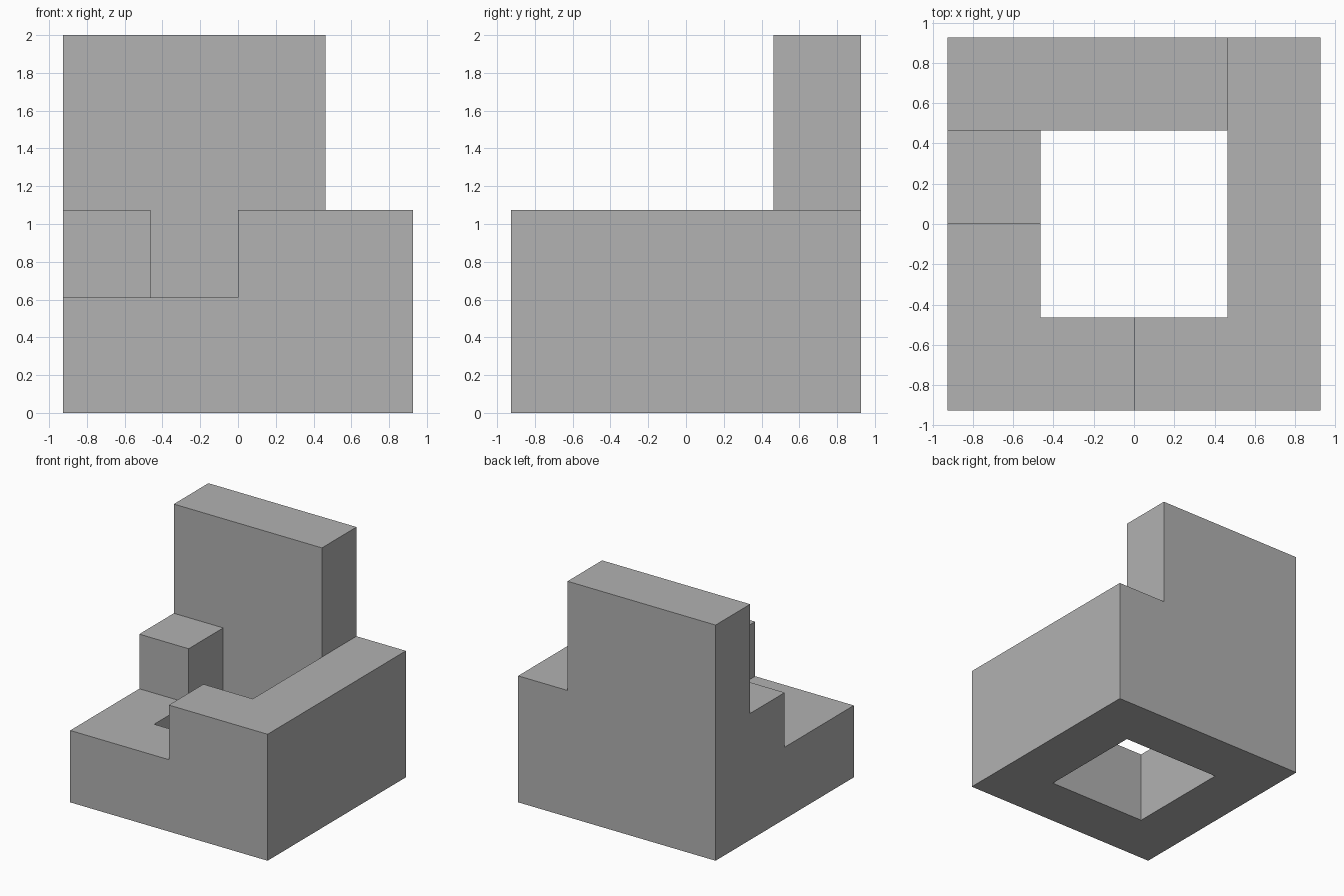
import bpy
import bmesh
import math

cube = bpy.data.objects.get("Cube")
if cube:
    bpy.data.objects.remove(cube, do_unlink=True)

UNIT = 0.4635   # width of one block
BASE = 0.61     # height of the low ring

grey = bpy.data.materials.new("plain grey")
grey.use_nodes = True
colour = (0.445, 0.445, 0.445, 1)
grey.diffuse_color = colour
grey.node_tree.nodes["Principled BSDF"].inputs["Base Color"].default_value = colour

bm = bmesh.new()


def raise_faces(faces, height):
    """Extrude a region straight up and return its new top faces."""
    geom = bmesh.ops.extrude_face_region(bm, geom=faces)["geom"]
    verts = [g for g in geom if isinstance(g, bmesh.types.BMVert)]
    bmesh.ops.translate(bm, verts=verts, vec=(0, 0, height))
    return [g for g in geom if isinstance(g, bmesh.types.BMFace)]


def cells(faces, rule):
    """Pick faces whose centre, in block units, meets the rule."""
    picked = []
    for f in faces:
        c = f.calc_center_median() / UNIT
        if rule(c.x, c.y):
            picked.append(f)
    return picked


# Square footprint with an open shaft in the middle
bmesh.ops.create_grid(bm, x_segments=4, y_segments=4, size=2 * UNIT)
shaft = cells(bm.faces, lambda x, y: abs(x) < 1 and abs(y) < 1)
bmesh.ops.delete(bm, geom=shaft, context="FACES")

# Low ring
top = raise_faces(bm.faces[:], BASE)

# Middle level: everything except the notch at the front corner
top = raise_faces(cells(top, lambda x, y: x > 0 or y > 0), UNIT)

# Tall back wall, stopping short of one corner
raise_faces(cells(top, lambda x, y: y > 1 and x < 1), 2 * UNIT)

# Tidy flat faces
bmesh.ops.dissolve_limit(bm, angle_limit=math.radians(1), verts=bm.verts[:], edges=bm.edges[:])
bmesh.ops.recalc_face_normals(bm, faces=bm.faces[:])

mesh = bpy.data.meshes.new("stepped_block_ring")
bm.to_mesh(mesh)
bm.free()
mesh.materials.append(grey)
ring = bpy.data.objects.new("stepped_block_ring", mesh)
bpy.context.collection.objects.link(ring)
